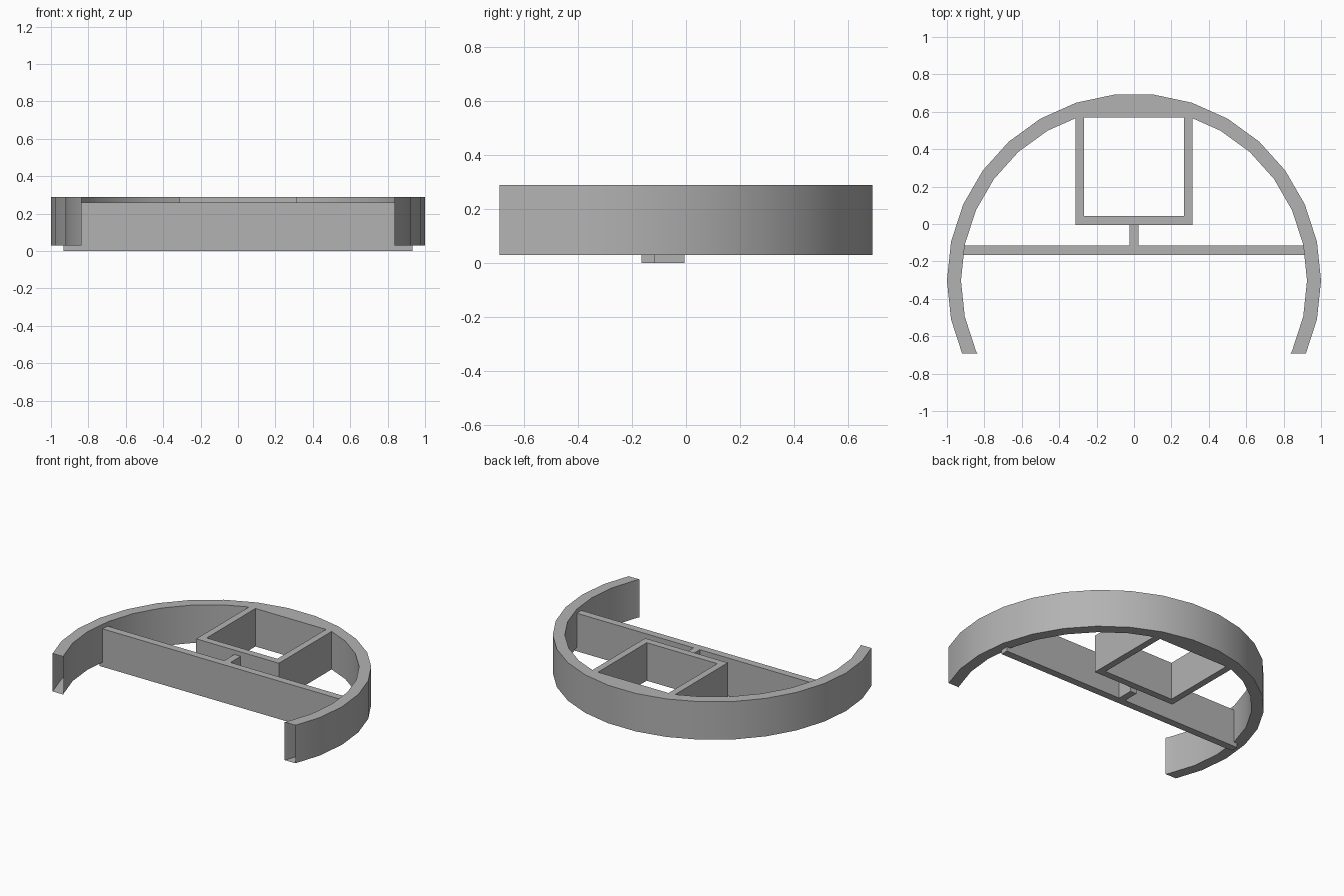
import bpy, bmesh, math
from mathutils import Vector

cube = bpy.data.objects.get("Cube")
if cube:
    bpy.data.objects.remove(cube, do_unlink=True)

grey = bpy.data.materials.new("plain grey")
grey.use_nodes = True
colour = (0.45, 0.45, 0.45, 1)
grey.diffuse_color = colour
grey.node_tree.nodes["Principled BSDF"].inputs["Base Color"].default_value = colour


def finish(name, bm):
    bmesh.ops.recalc_face_normals(bm, faces=bm.faces)
    mesh = bpy.data.meshes.new(name)
    bm.to_mesh(mesh)
    bm.free()
    mesh.materials.append(grey)
    obj = bpy.data.objects.new(name, mesh)
    bpy.context.collection.objects.link(obj)
    return obj


def strip_prism(name, inner, outer, z0, z1, closed):
    """Wall of constant height between two matching outlines."""
    bm = bmesh.new()
    rings = [[bm.verts.new((x, y, z)) for x, y in line]
             for line, z in ((inner, z0), (outer, z0), (outer, z1), (inner, z1))]
    n = len(inner)
    for i in range(n if closed else n - 1):
        j = (i + 1) % n
        for a, b in zip(rings, rings[1:] + rings[:1]):
            bm.faces.new((a[i], a[j], b[j], b[i]))
    return bm


def rect(x, y0, y1):
    return [(-x, y0), (x, y0), (x, y1), (-x, y1)]


def block(name, x, y0, y1, z0, z1):
    bm = bmesh.new()
    bmesh.ops.create_cube(bm, size=1)
    for v in bm.verts:
        v.co = Vector((v.co.x * 2 * x, (y0 + y1) / 2 + v.co.y * (y1 - y0),
                       (z0 + z1) / 2 + v.co.z * (z1 - z0)))
    return finish(name, bm)


LOW, TOP, BACK = 0.03, 0.29, 0.692
CENTRE_Y = BACK - math.sin(math.radians(84))


def arc(radius):
    return [(radius * math.cos(math.radians(a)), CENTRE_Y + radius * math.sin(math.radians(a)))
            for a in range(-36, 217, 12)]


# Curved outer wall, trimmed flat at its two front ends
bm = strip_prism("curved_wall", arc(0.925), arc(1), LOW, TOP, False)
bmesh.ops.bisect_plane(bm, geom=bm.verts[:] + bm.edges[:] + bm.faces[:],
                       plane_co=(0, -BACK, 0), plane_no=(0, -1, 0), clear_outer=True)
bmesh.ops.holes_fill(bm, edges=[e for e in bm.edges if e.is_boundary], sides=4)
wall = finish("curved_wall", bm)

# Square frame, joined into the back of the wall
frame = finish("square_frame", strip_prism("square_frame", rect(0.267, 0.043, 0.57),
                                           rect(0.313, -0.005, 0.62), LOW, TOP, True))
union = wall.modifiers.new("join frame", 'BOOLEAN')
union.operation = 'UNION'
union.solver = 'EXACT'
union.object = frame
bpy.context.view_layer.objects.active = wall
bpy.ops.object.modifier_apply(modifier=union.name)
bpy.data.objects.remove(frame, do_unlink=True)

# Cross bar and the short stem behind it, set slightly lower
bar = block("cross_bar", 0.932, -0.166, -0.115, 0, 0.26)
stem = block("stem", 0.024, -0.115, -0.005, 0, 0.26)

bpy.ops.object.select_all(action='DESELECT')
wall.select_set(True)
bpy.context.view_layer.objects.active = wall
bpy.ops.object.shade_smooth_by_angle(angle=math.radians(30))
